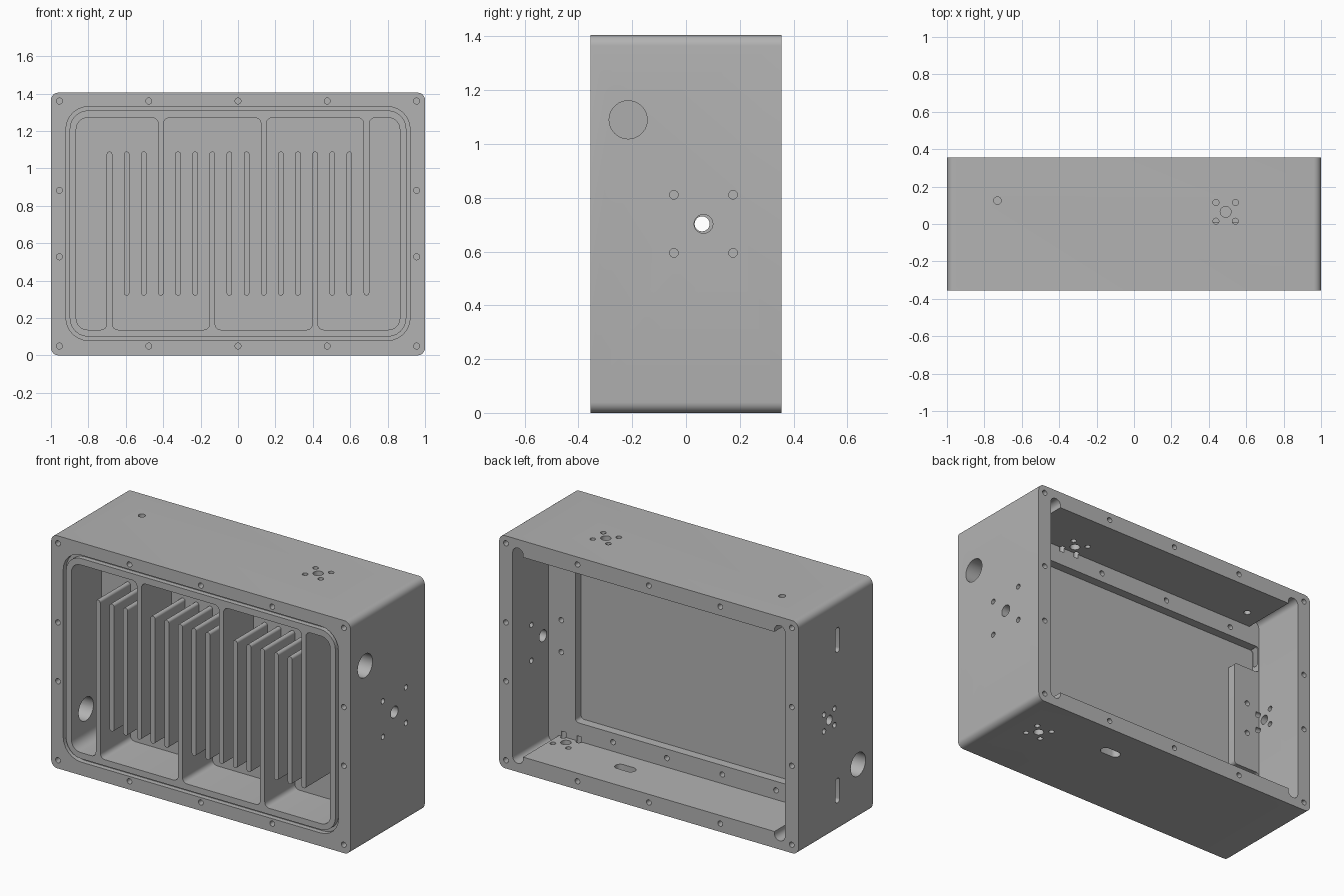
import bpy, bmesh, math
from mathutils import Vector

cube = bpy.data.objects.get("Cube")
if cube:
    bpy.data.objects.remove(cube, do_unlink=True)

metal = bpy.data.materials.new("machined_grey")
metal.use_nodes = True
metal.diffuse_color = (0.45, 0.45, 0.45, 1)
metal.node_tree.nodes["Principled BSDF"].inputs["Base Color"].default_value = metal.diffuse_color

HEIGHT, DEPTH = 1.405, 0.355
MID = HEIGHT / 2
THIN = 0.015          # half thickness of a fin


def rounded(corners, steps=6):
    """Turn (u, v, radius) corners into an outline with filleted corners."""
    out = []
    for i, (u, v, r) in enumerate(corners):
        p = Vector((u, v))
        if r == 0:
            out.append(p)
            continue
        a = (Vector(corners[i - 1][:2]) - p).normalized()
        b = (Vector(corners[(i + 1) % len(corners)][:2]) - p).normalized()
        centre = p + (a + b) * r
        for k in range(steps + 1):
            t = k / steps * math.pi / 2
            out.append(centre - b * r * math.cos(t) - a * r * math.sin(t))
    clean = [p for i, p in enumerate(out) if (p - out[i - 1]).length > 1e-5]
    return clean


def rect(u0, u1, v0, v1, r):
    return rounded([(u0, v0, r), (u1, v0, r), (u1, v1, r), (u0, v1, r)])


def circle(u, v, r, n=24):
    return [Vector((u + r * math.cos(k * math.tau / n), v + r * math.sin(k * math.tau / n))) for k in range(n)]


def place(axis, u, v, w):
    return {"x": (w, u, v), "y": (u, w, v), "z": (u, v, w)}[axis]


def solid(name, prisms):
    """Mesh object made of prisms: (outline, axis, start, end)."""
    bm = bmesh.new()
    for outline, axis, w0, w1 in prisms:
        low = [bm.verts.new(place(axis, p.x, p.y, w0)) for p in outline]
        high = [bm.verts.new(place(axis, p.x, p.y, w1)) for p in outline]
        bm.faces.new(low)
        bm.faces.new(high[::-1])
        for i in range(len(low)):
            bm.faces.new((low[i - 1], high[i - 1], high[i], low[i]))
    bmesh.ops.recalc_face_normals(bm, faces=bm.faces)
    mesh = bpy.data.meshes.new(name)
    bm.to_mesh(mesh)
    bm.free()
    mesh.materials.append(metal)
    obj = bpy.data.objects.new(name, mesh)
    bpy.context.collection.objects.link(obj)
    return obj


def activate(obj):
    bpy.ops.object.select_all(action="DESELECT")
    obj.select_set(True)
    bpy.context.view_layer.objects.active = obj


def cut(target, prisms):
    cutter = solid("cutter", prisms)
    cutter.hide_render = True
    mod = target.modifiers.new("cut", "BOOLEAN")
    mod.operation, mod.solver, mod.object = "DIFFERENCE", "EXACT", cutter
    activate(target)
    bpy.ops.object.modifier_apply(modifier=mod.name)
    bpy.data.objects.remove(cutter, do_unlink=True)


# Outer housing block
housing = solid("housing", [(rect(-1, 1, 0, HEIGHT, 0.04), "y", -DEPTH, DEPTH)])

# Front cavity outline, with baffles growing from the floor and the roof
fin_x = [-0.687 + i * 0.0916 for i in range(16)]
low, high, fin_low, fin_high = 0.137, 1.27, 0.32, 1.09


def baffle(x, root, tip, side):
    a, b = x - side * THIN, x + side * THIN
    return [(a, root, 0.03), (a, tip, THIN), (b, tip, THIN), (b, root, 0.03)]


outline = [(-0.865, low, 0.06)]
for i in (0, 6, 12):
    outline += baffle(fin_x[i], low, fin_high, 1)
outline += [(0.865, low, 0.06), (0.865, high, 0.06)]
for i in (15, 9, 3):
    outline += baffle(fin_x[i], high, fin_low, -1)
outline += [(-0.865, high, 0.06)]
cut(housing, [(rounded(outline), "y", -DEPTH - 0.05, -0.068)])

# Seal groove around the front cavity
ring = solid("groove_ring", [(rect(-0.92, 0.92, 0.08, 1.33, 0.12), "y", -DEPTH - 0.05, -DEPTH + 0.03)])
cut(ring, [(rect(-0.9, 0.9, 0.1, 1.31, 0.1), "y", -DEPTH - 0.1, -DEPTH + 0.1)])
ring.hide_render = True
mod = housing.modifiers.new("groove", "BOOLEAN")
mod.operation, mod.solver, mod.object = "DIFFERENCE", "EXACT", ring
activate(housing)
bpy.ops.object.modifier_apply(modifier=mod.name)
bpy.data.objects.remove(ring, do_unlink=True)

# Back cavity with relieved corners
ear, edge, inner = 0.034, 0.91, 0.84
half, half_ear = 0.603, 0.65
quarter = [(edge, half_ear, ear), (inner, half_ear, ear), (inner, half, 0)]
top = quarter + [(-u, v, r) for u, v, r in quarter[::-1]]
opening = [(u, MID + v, r) for u, v, r in top] + [(-u, MID - v, r) for u, v, r in top]
cut(housing, [(rounded(opening), "y", 0.012, DEPTH + 0.05)])

# Deeper recess, running out to the right wall above and below a raised pad
r = 0.02
recess = [(0.73, 0.21, r), (0.73, 1.195, r), (-0.909, 1.195, r), (-0.909, 1.03, r),
          (-0.73, 1.03, r), (-0.73, 0.375, r), (-0.909, 0.375, r), (-0.909, 0.21, r)]
cut(housing, [(rounded(recess), "y", -0.042, 0.03)])

holes = []


def hole(axis, u, v, radius, start, end):
    holes.append((circle(u, v, radius), axis, start, end))


def connector(axis, u, v, centre, du, dv, start, end):
    """Centre hole with four screw holes around it."""
    hole(axis, u, v, centre, start, end)
    for su in (-du, du):
        for sv in (-dv, dv):
            hole(axis, u + su, v + sv, 0.016, start, end)


# Cover screw holes, front and back
for side in (-1, 1):
    span = (side * (DEPTH + 0.03), side * (DEPTH - 0.1))
    for z in (0.05, 1.36):
        for x in (-0.955, -0.477, 0, 0.477, 0.955):
            hole("y", x, z, 0.016, *span)
    for z in (0.527, 0.882):
        for x in (-0.955, 0.955):
            hole("y", x, z, 0.016, *span)

# Side wall ports
connector("x", 0.065, 0.703, 0.035, 0.11, 0.108, 1.05, 0.88)
connector("x", 0.06, 0.703, 0.028, 0.05, 0.05, -1.05, -0.89)
hole("x", -0.215, 1.09, 0.071, 1.05, 0.8)
hole("x", -0.215, 0.33, 0.071, -1.05, -0.8)
for s in (-0.455, 0.455):
    z = MID + s
    holes.append((rect(-0.038, 0.002, z - 0.075, z + 0.075, 0.0199), "x", -1.05, -0.895))

# Top and bottom ports
connector("z", 0.49, 0.065, 0.029, 0.052, 0.05, HEIGHT + 0.05, 1.28)
hole("z", -0.73, 0.125, 0.02, HEIGHT + 0.05, 1.28)
connector("z", 0.757, 0.065, 0.029, 0.052, 0.05, -0.05, 0.13)
holes.append((rect(0.235, 0.365, 0.12, 0.18, 0.0299), "z", -0.05, 0.13))

# Screw holes in the inner ledges
for x in (0.48, 0.12, -0.25, -0.61):
    hole("y", x, 0.155, 0.016, 0.03, -0.03)
for x in (0.72, 0.245, -0.23, -0.7):
    hole("y", x, 1.25, 0.016, 0.03, -0.03)
for x in (-0.825, 0.825):
    for z in (0.607, 0.8):
        hole("y", x, z, 0.016, 0.03, -0.03)
cut(housing, holes)

# Free-standing cooling fins between the baffles
fins = [housing]
for i, x in enumerate(fin_x):
    if i % 3:
        shape = rect(x - THIN, x + THIN, fin_low, fin_high, THIN - 0.0001)
        fins.append(solid(f"fin_{i}", [(shape, "y", -DEPTH, -0.06)]))

for obj in fins:
    activate(obj)
    bpy.ops.object.shade_smooth_by_angle(angle=math.radians(32))
